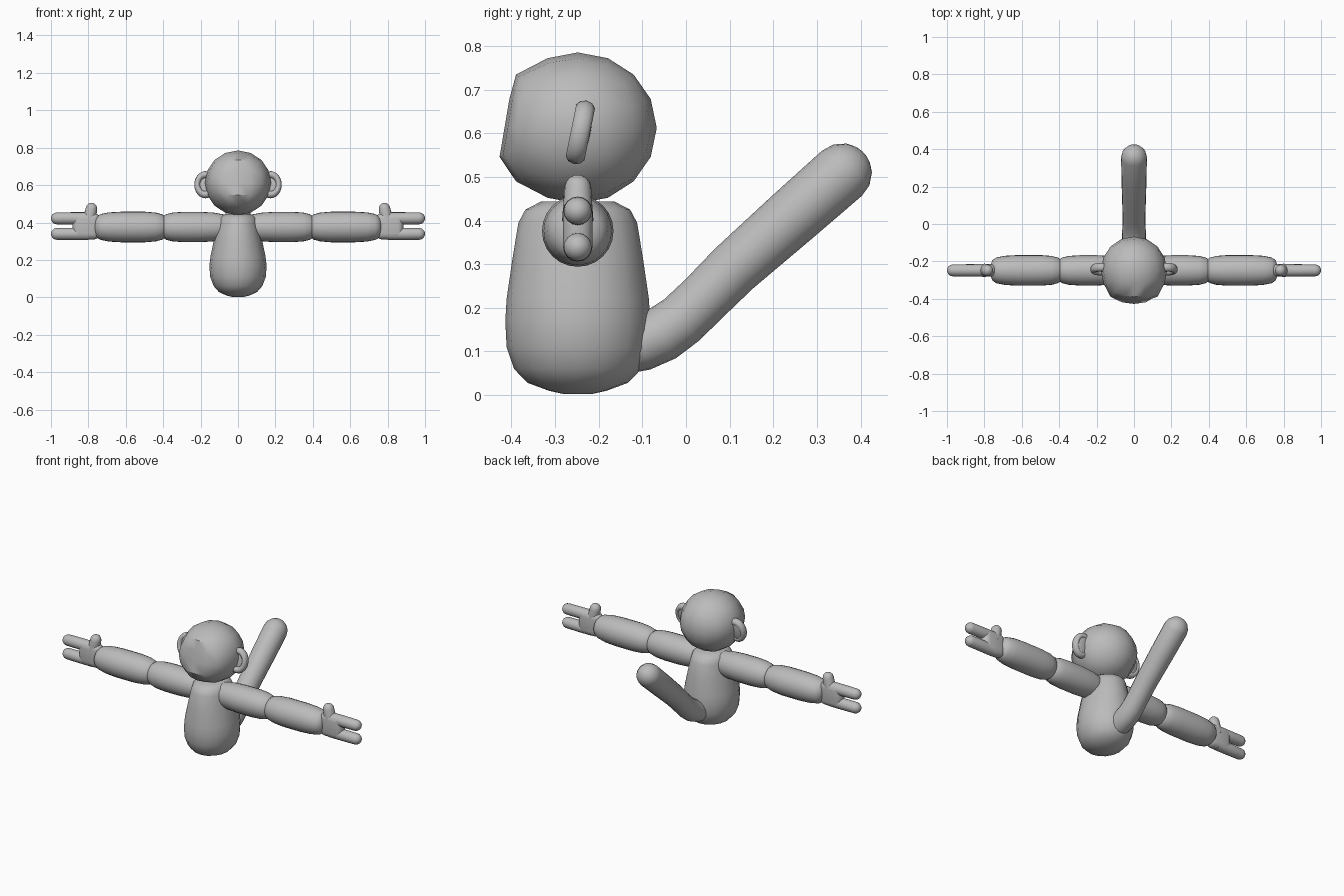
import bpy, bmesh, math
from mathutils import Vector, Matrix

if "Cube" in bpy.data.objects:
    bpy.data.objects.remove(bpy.data.objects["Cube"])

CY = -0.248  # depth of the body axis
grey = bpy.data.materials.new("plain grey")
grey.diffuse_color = (0.5, 0.5, 0.5, 1)
grey.use_nodes = True
grey.node_tree.nodes["Principled BSDF"].inputs["Base Color"].default_value = grey.diffuse_color


def finish(name, bm, mirror=False, angle=45):
    bmesh.ops.recalc_face_normals(bm, faces=bm.faces)
    me = bpy.data.meshes.new(name)
    bm.to_mesh(me)
    bm.free()
    me.materials.append(grey)
    ob = bpy.data.objects.new(name, me)
    bpy.context.collection.objects.link(ob)
    bpy.ops.object.select_all(action='DESELECT')
    bpy.context.view_layer.objects.active = ob
    ob.select_set(True)
    if mirror:
        m = ob.modifiers.new("Mirror", 'MIRROR')
        m.use_mirror_merge = False
        bpy.ops.object.modifier_apply(modifier=m.name)
    bpy.ops.object.shade_smooth_by_angle(angle=math.radians(angle))
    return ob


def tube(bm, pts, radii, n, segs=20, tip=False):
    """Loft rings along a path; radii are (along n, across n)."""
    pts = [Vector(p) for p in pts]
    radii = [r if isinstance(r, tuple) else (r, r) for r in radii]
    if tip:  # hemispherical end
        t = (pts[-1] - pts[-2]).normalized()
        p, (a, b) = pts[-1], radii[-1]
        for deg in (25, 50, 70, 85):
            s, c = math.sin(math.radians(deg)), math.cos(math.radians(deg))
            pts.append(p + t * b * s)
            radii.append((a * c, b * c))
    n = Vector(n)
    rings = []
    for i, p in enumerate(pts):
        t = (pts[min(i + 1, len(pts) - 1)] - pts[max(i - 1, 0)]).normalized()
        b = t.cross(n)
        ru, rv = radii[i]
        rings.append([bm.verts.new(p + n * ru * math.cos(k * math.tau / segs)
                                   + b * rv * math.sin(k * math.tau / segs))
                      for k in range(segs)])
    for r0, r1 in zip(rings, rings[1:]):
        for k in range(segs):
            j = (k + 1) % segs
            bm.faces.new((r0[k], r0[j], r1[j], r1[k]))
    bm.faces.new(rings[0][::-1])
    bm.faces.new(rings[-1])


# Body: pear-shaped, low number of sides
prof = [(0.002, .03, .03), (.01, .062, .066), (.028, .102, .115), (.06, .13, .146),
        (.11, .149, .163), (.17, .153, .166), (.22, .147, .163), (.31, .128, .15),
        (.395, .108, .136), (.425, .1, .12), (.443, .075, .085)]
bm = bmesh.new()
tube(bm, [(0, CY, z) for z, _, _ in prof], [(a, b) for _, a, b in prof], (1, 0, 0), 16)
finish("body", bm)

# Head: rounded cube with the face side flattened and the jaw pushed forward
bm = bmesh.new()
bmesh.ops.create_cube(bm, size=2)
bmesh.ops.subdivide_edges(bm, edges=bm.edges[:], cuts=3, use_grid_fill=True)
for v in bm.verts:
    front = v.co.y < -0.99
    inner = front and max(abs(v.co.x), abs(v.co.z)) < 0.9
    q = Vector([math.tan(c * math.pi / 4) for c in v.co]).normalized()
    z = 0.612 + q.z * 0.173
    y = CY + q.y * 0.181
    if inner:
        y = -0.395 - 0.17 * (0.735 - z) + abs(q.x) * 0.02
    elif front:
        y = CY + q.y * 0.2
    v.co = (q.x * 0.177, y, z)
finish("head", bm, angle=40)

# Ears: thin back shell with a thicker rim, tilted backwards
bm = bmesh.new()
bmesh.ops.create_uvsphere(bm, u_segments=20, v_segments=12, radius=1,
                          matrix=Matrix.Translation((0, .008, 0)) @ Matrix.Diagonal((.05, .015, .065, 1)))
N, M = 24, 10
ring = []
for i in range(N):
    a = i * math.tau / N
    row = []
    for j in range(M):
        b = j * math.tau / M
        r = 1 + 0.36 * math.cos(b)
        row.append(bm.verts.new((.044 * r * math.cos(a), .023 * math.sin(b), .0545 * r * math.sin(a))))
    ring.append(row)
for i in range(N):
    for j in range(M):
        i2, j2 = (i + 1) % N, (j + 1) % M
        bm.faces.new((ring[i][j], ring[i2][j], ring[i2][j2], ring[i][j2]))
bm.transform(Matrix.Translation((.174, -.242, .602)) @ Matrix.Rotation(-0.2, 4, 'X'))
finish("ears", bm, True, 60)

# Arms: two sausage-shaped lengths on each side
AZ = 0.376
for name, prof in (
    ("upper_arms", [(.04, .055), (.08, .068), (.13, .077), (.2, .081), (.29, .081),
                    (.35, .077), (.385, .068), (.402, .055), (.41, .03)]),
    ("forearms", [(.382, .03), (.388, .055), (.405, .068), (.44, .077), (.5, .082),
                  (.62, .082), (.69, .078), (.735, .069), (.757, .055), (.766, .03)])):
    bm = bmesh.new()
    tube(bm, [(x, CY, AZ) for x, _ in prof], [r for _, r in prof], (0, 1, 0), 24)
    finish(name, bm, True)

# Hands: palm, two fingers and a thumb
bm = bmesh.new()
bmesh.ops.create_cube(bm, size=1, matrix=Matrix.Translation((.812, CY, .38))
                      @ Matrix.Diagonal((.146, .068, .142, 1)))
bmesh.ops.bevel(bm, geom=bm.edges[:], offset=.032, segments=4, profile=.5, affect='EDGES')
finish("palms", bm, True)

bm = bmesh.new()
for z in (.422, .339):
    tube(bm, [(.80, CY, z), (.88, CY, z), (.968, CY, z)], [.033, .033, .032], (0, 1, 0), 16, True)
finish("fingers", bm, True)

bm = bmesh.new()
tube(bm, [(.80, CY, .40), (.79, CY, .44), (.783, CY, .474)], [.036, .033, .031], (0, 1, 0), 16, True)
finish("thumbs", bm, True)

# Tail: thick, rising straight to a rounded tip
bm = bmesh.new()
tube(bm, [(0, -.17, .105), (0, -.1, .12), (0, -.055, .14), (0, -.01, .172), (0, .04, .22),
          (0, .11, .29), (0, .24, .405), (0, .357, .508)],
     [.062, .064, .064, .062, .061, .063, .067, .069], (1, 0, 0), 20, True)
finish("tail", bm)
